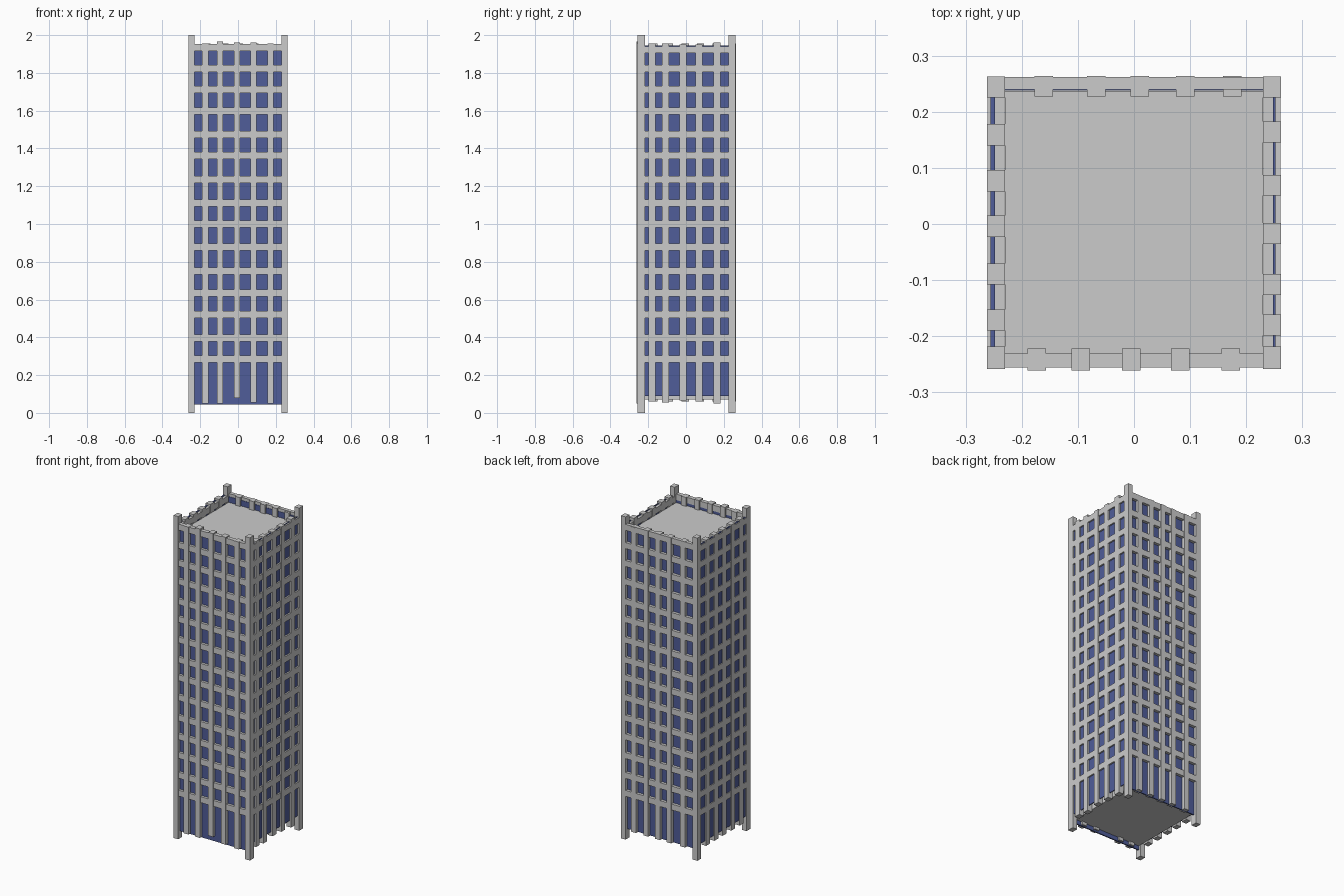
import bpy


def material(name, color):
    m = bpy.data.materials.new(name)
    m.diffuse_color = color
    return m


glass_blue = material("glass_blue", (0.08, 0.11, 0.32, 1))


def box(name, x, y, z, mat=None):
    """Box from (min, max) ranges on each axis."""
    bpy.ops.mesh.primitive_cube_add(size=1)
    ob = bpy.context.object
    ob.name = name
    ob.location = [(r[0] + r[1]) / 2 for r in (x, y, z)]
    ob.scale = [r[1] - r[0] for r in (x, y, z)]
    bpy.ops.object.transform_apply(location=True, rotation=True, scale=True)
    if mat:
        ob.data.materials.append(mat)
    return ob


# Solid core with the roof slab and the underside
box("core", (-0.23, 0.23), (-0.232, 0.237), (0.07, 1.90))

# Corner posts, full height
for sx, xr in (("left", (-0.262, -0.23)), ("right", (0.23, 0.262))):
    for sy, yr in (("front", (-0.258, -0.218)), ("back", (0.225, 0.263))):
        box(f"corner_post_{sy}_{sx}", xr, yr, (0, 2))

# Glass sheets behind the grid
box("glass_front", (-0.235, 0.235), (-0.240, -0.2325), (0.045, 1.935), glass_blue)
box("glass_back", (-0.235, 0.235), (0.2375, 0.244), (0.06, 1.935), glass_blue)
box("glass_left", (-0.256, -0.248), (-0.225, 0.23), (0.09, 1.945), glass_blue)
box("glass_right", (0.248, 0.252), (-0.225, 0.23), (0.09, 1.945), glass_blue)

# Vertical columns: (centre along the wall, bottom, top)
front = [(-0.173, 0.05, 1.955), (-0.095, 0.05, 1.965), (-0.005, 0.08, 1.96),
         (0.082, 0.055, 1.96), (0.172, 0.05, 1.955)]
back = [(-0.161, 0.06, 1.955), (-0.067, 0.06, 1.955), (0.010, 0.06, 1.955),
        (0.091, 0.06, 1.955), (0.175, 0.06, 1.95)]
right = [(-0.180, 0.06, 1.955), (-0.108, 0.055, 1.955), (-0.017, 0.065, 1.95),
         (0.069, 0.06, 1.95), (0.164, 0.05, 1.96)]
left = [(-0.171, 0.06, 1.955), (-0.089, 0.06, 1.955), (-0.004, 0.06, 1.955),
        (0.077, 0.06, 1.955), (0.159, 0.06, 1.955)]

for i in range(5):
    c, b, t = front[i]
    box(f"front_column_{i}", (c - 0.0165, c + 0.0165), (-0.261, -0.222), (b, t))
    c, b, t = back[i]
    box(f"back_column_{i}", (c - 0.0165, c + 0.0165), (0.227, 0.264), (b, t))
    c, b, t = right[i]
    box(f"right_column_{i}", (0.23, 0.262), (c - 0.0185, c + 0.0185), (b, t))
    c, b, t = left[i]
    box(f"left_column_{i}", (-0.262, -0.23), (c - 0.019, c + 0.019), (b, t))

# Horizontal floor beams on every side
levels = [0.286, 0.397, 0.520, 0.636, 0.752, 0.878, 1.001, 1.112,
          1.236, 1.363, 1.473, 1.597, 1.711, 1.822, 1.935]
for i, z in enumerate(levels):
    zr = (z - 0.0185, z + 0.0185)
    top = i == len(levels) - 1
    side_zr = (1.905, 1.941) if top else zr
    box(f"front_beam_{i}", (-0.24, 0.24), (-0.256, -0.231), zr)
    box(f"back_beam_{i}", (-0.24, 0.24), (0.240, 0.262), zr)
    box(f"right_beam_{i}", (0.231, 0.261), (-0.23, 0.235), side_zr)
    box(f"left_beam_{i}", (-0.261, -0.231), (-0.23, 0.235), side_zr)
